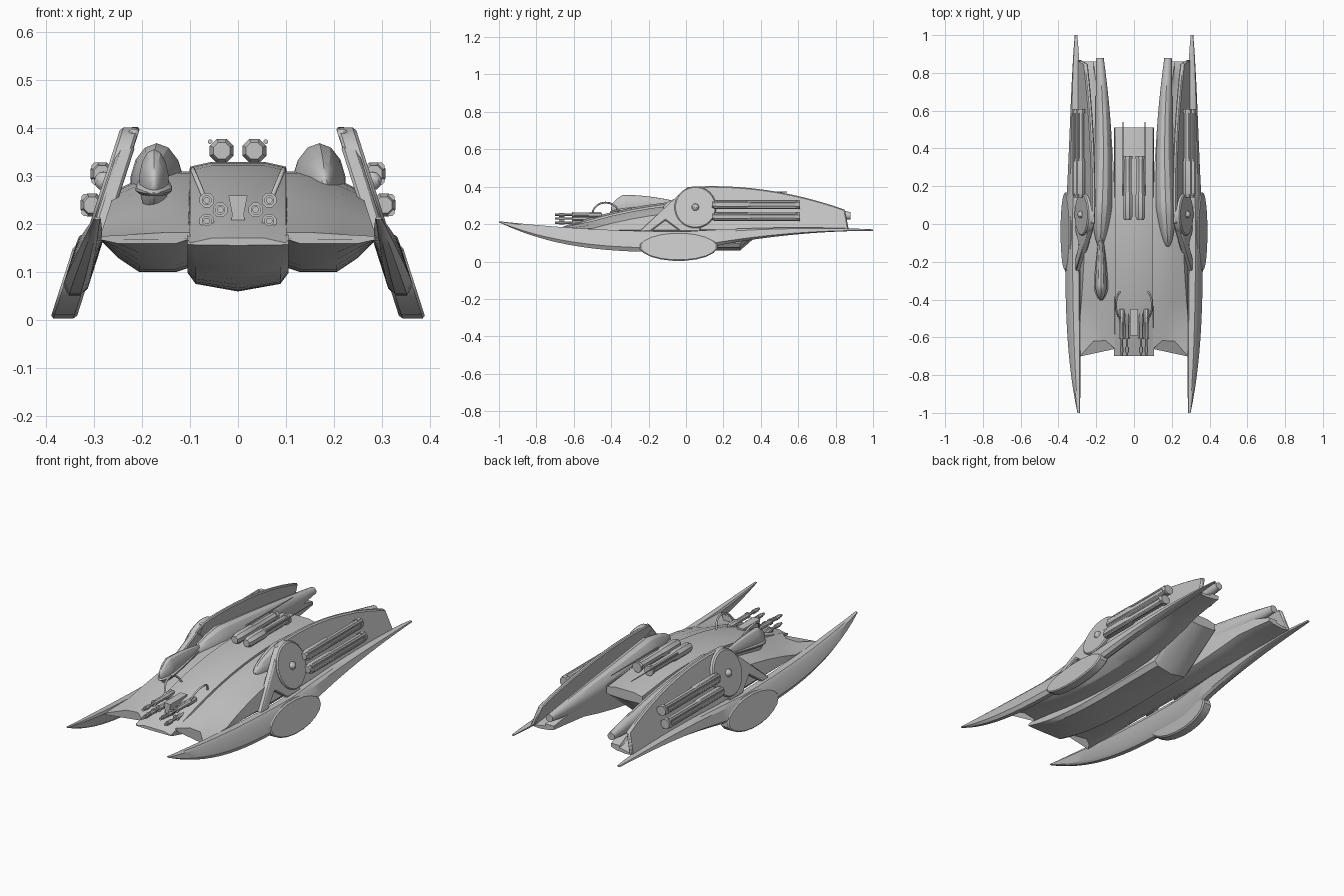
import bpy, bmesh, math
from math import sin, cos, pi, sqrt

if "Cube" in bpy.data.objects:
    bpy.data.objects.remove(bpy.data.objects["Cube"])

shade = (0.55, 0.55, 0.55, 1)
grey = bpy.data.materials.new("hull_grey")
grey.use_nodes = True
grey.diffuse_color = shade
grey.node_tree.nodes["Principled BSDF"].inputs["Base Color"].default_value = shade


# ---- building helpers ----
def finish(name, bm, bevel=0):
    bmesh.ops.recalc_face_normals(bm, faces=bm.faces)
    mesh = bpy.data.meshes.new(name)
    bm.to_mesh(mesh)
    bm.free()
    mesh.materials.append(grey)
    obj = bpy.data.objects.new(name, mesh)
    bpy.context.collection.objects.link(obj)
    if bevel:
        modifier = obj.modifiers.new("edge_bevel", "BEVEL")
        modifier.width = bevel
        modifier.limit_method = "ANGLE"
        modifier.angle_limit = math.radians(50)
    bpy.ops.object.select_all(action="DESELECT")
    obj.select_set(True)
    bpy.context.view_layer.objects.active = obj
    bpy.ops.object.shade_smooth_by_angle(angle=math.radians(30))


def loft(name, rings, bevel=0):
    """Skin equal-length rings of points and cap both ends."""
    bm = bmesh.new()
    loops = [[bm.verts.new(point) for point in ring] for ring in rings]
    count = len(loops[0])
    for near, far in zip(loops, loops[1:]):
        for i in range(count):
            j = (i + 1) % count
            bm.faces.new((near[i], near[j], far[j], far[i]))
    bm.faces.new(loops[0])
    bm.faces.new(loops[-1])
    finish(name, bm, bevel)


def span(start, end, count):
    return [start + (end - start) * i / count for i in range(count + 1)]


def ellipse(rx, ry, sides):
    angles = [2 * pi * (i + 0.5) / sides for i in range(sides)]
    return [(rx * cos(a), ry * sin(a)) for a in angles]


def tube(name, x, z, steps, sides=8):
    """Turned part along y from (y, radius) steps."""
    loft(name, [[(x + a, y, z + b) for a, b in ellipse(radius, radius, sides)]
                for y, radius in steps])


def cannon(name, x, z, start, end, radius):
    shape = [(0, 0.7), (0.05, 1), (0.4, 1), (0.45, 0.8), (0.95, 0.8), (0.95, 1), (1, 1)]
    tube(name, x, z, [(start + (end - start) * t, radius * size) for t, size in shape])


def pod(name, x, bow, start, end, z_start, z_end, rx, rz, taper):
    """Blunt-nosed body along y that narrows towards its tail."""
    rings = []
    for t in span(0, 1, 20):
        t = t * t if t < 0.5 else 1.5 * t - 0.5
        nose = min(1, sqrt(5 * t + 0.01))
        y, z = start + (end - start) * t, z_start + (z_end - z_start) * t
        middle = x + bow * sin(pi * t)
        section = ellipse(rx * nose * (1 - 0.65 * t * t), rz * nose * (1 - taper * t * t), 14)
        rings.append([(middle + a, y, z + b) for a, b in section])
    loft(name, rings)


def lean(z):
    """Sideways position of the leaning side plane at a height."""
    return 0.215 + 0.32 * (0.4 - z)


def slab(name, side, outline, offset, thick):
    """Leaning plate from an outline of (y, z) points."""
    loft(name, [[(side * (lean(z) + offset + face * thick / 2), y, z) for y, z in outline]
                for face in (-1, 1)], 0.006)


# ---- shape rules along the length ----
def hull_top(y):
    return 0.33 - 0.22 * (y - 0.15) ** 2


def keel(y):
    return 0.06 + max(0.28 * max(-y, 0) ** 3, 0.86 * (y - 0.29))


def blade_top(y):
    return 0.16 + (0.055 * y * y if y < 0 else 0.06 * y * (1.2 - y))


def blade_low(y):
    return 0.05 - 0.16 * y ** 3 if y < 0 else 0.164 - 0.114 * (1 - y) ** 2


def panel_top(y):
    return 0.403 - 0.25 * (y - 0.14) ** 2


# Central fuselage with a shallow keel and an undercut tail
rings = []
for y in span(-0.7, 0.29, 12) + [0.51]:
    top, low = hull_top(y), keel(y)
    deep = top - low
    half = [(0.055, top), (0.1, top - 0.01), (0.105, top - 0.2 * deep),
            (0.105, low + 0.15 * deep), (0.088, low + 0.06 * deep)]
    rings.append([(0, y, top)] + [(x, y, z) for x, z in half] + [(0, y, low)]
                 + [(-x, y, z) for x, z in reversed(half)])
loft("fuselage", rings)


def wing_ring(side, y, scallop):
    """Section between the fuselage and the leaning side plane."""
    root = 0.1 + 0.09 * max(0, y) ** 2
    high = hull_top(y) - 0.02
    edge = max(high - 0.04, 0.175)
    low = min(0.1 + 0.16 * y * y, 0.17)
    points = [(root, high), (root + 0.05, high), (0.215, (high + edge) / 2), (lean(edge), edge),
              (0.287, 0.168), (0.25, (low + 0.16) / 2), (0.205, low), (root + 0.03, low), (root, low + 0.01)]
    return [(side * x, y - scallop * (x - 0.18) ** 2, z) for x, z in points]


for side, tag in ((1, "left_"), (-1, "right_")):
    # Wing body with a scalloped front edge, and the engine nacelle on it
    stations = span(-0.61, 0.86, 14)
    loft(tag + "wing_body", [wing_ring(side, y, 8 if y == stations[0] else 0) for y in stations])
    pod(tag + "nacelle", side * 0.18, -side * 0.018, -0.12, 0.88, 0.285, 0.245, 0.058, 0.095, 0.8)

    # Long pointed blade with chamfered rims: section as (width, height) shares
    section = [(-0.6, 1), (0.6, 1), (1, 0.85), (1, 0.2), (0.3, 0), (-0.6, 0), (-1, 0.15), (-1, 0.85)]
    rings = []
    for y in span(-1, 1, 32):
        low, tall = blade_low(y), blade_top(y) - blade_low(y)
        width = 0.006 + 0.021 * (1 - y ** 4)
        rings.append([(side * (lean(low + tall * up) + 0.018 + width * out), y, low + tall * up)
                      for out, up in section])
    loft(tag + "blade", rings)

    # Rounded lobe low on the blade
    lobe = [(b - 0.04, c + 0.08) for b, c in ellipse(0.21, 0.077, 20)]
    slab(tag + "blade_lobe", side, lobe, 0.022, 0.054)

    # Upper panel, forward strut with its notch, and the pivot disc
    panel = [(y, panel_top(y)) for y in span(0, 0.85, 12)]
    slab(tag + "upper_panel", side, panel + [(0.87, 0.17), (0, 0.165)], 0, 0.022)
    strut = [(-0.25, 0.16), (-0.03, 0.365), (0.06, 0.3), (0.08, 0.16), (-0.03, 0.16),
             (-0.11, 0.22), (-0.19, 0.16)]
    slab(tag + "strut", side, strut, 0.004, 0.034)
    disc = [(b + 0.05, c + 0.29) for b, c in ellipse(0.112, 0.112, 28)]
    slab(tag + "pivot_disc", side, disc, 0.01, 0.04)
    bm = bmesh.new()
    bmesh.ops.create_uvsphere(bm, u_segments=10, v_segments=6, radius=0.02)
    bmesh.ops.translate(bm, verts=bm.verts, vec=(side * (lean(0.29) + 0.03), 0.05, 0.29))
    finish(tag + "pivot_bolt", bm)

    # Paired side cannons with outer rails
    for label, z in (("upper_", 0.305), ("lower_", 0.24)):
        x = lean(z) + 0.038
        cannon(tag + label + "side_cannon", side * x, z, 0.14, 0.61, 0.026)
        for rail, shift in (("top_rail", 0.015), ("bottom_rail", -0.015)):
            tube(tag + label + rail, side * (x + 0.013), z + shift, [(0.15, 0.009), (0.6, 0.009)])

    # Dorsal cannon and thin rod
    cannon(tag + "dorsal_cannon", side * 0.034, 0.353, 0.02, 0.36, 0.027)
    tube(tag + "dorsal_rod", side * 0.058, 0.372, [(0.15, 0.005), (0.54, 0.002)])

    # Cluster of three nose guns
    for label, x, z in (("upper_", 0.065, 0.25), ("middle_", 0.037, 0.23), ("lower_", 0.065, 0.207)):
        cannon(tag + label + "nose_gun", side * x, z, -0.45, -0.61, 0.016)
        tube(tag + label + "nose_barrel", side * x, z, [(-0.6, 0.007), (-0.7, 0.007)])
        tube(tag + label + "nose_muzzle", side * x, z, [(-0.65, 0.011), (-0.68, 0.011)])

    # Feed cable arching from the guns back to the deck
    curve = bpy.data.curves.new(tag + "feed_cable", "CURVE")
    curve.dimensions = "3D"
    curve.bevel_depth = 0.005
    curve.bevel_resolution = 1
    spline = curve.splines.new("POLY")
    arc = span(0, pi, 10)
    spline.points.add(len(arc) - 1)
    for point, a in zip(spline.points, arc):
        point.co = (side * (0.07 + 0.025 * sin(a)), 0.07 * cos(a) - 0.43, 0.255 + 0.06 * sin(a), 1)
    curve.materials.append(grey)
    cable = bpy.data.objects.new(tag + "feed_cable", curve)
    bpy.context.collection.objects.link(cable)

# Waisted mount between the nose guns
mount = [(-1, 0.26), (1, 0.26), (0.6, 0.22), (1, 0.18), (-1, 0.18), (-0.6, 0.22)]
loft("nose_gun_mount", [[(0.02 * w, y, z) for w, z in mount] for y in (-0.59, -0.45)])

# Off-centre canopy and its rim
pod("canopy", -0.175, 0, -0.4, -0.08, 0.285, 0.3, 0.032, 0.07, 0.6)
pod("canopy_rim", -0.175, 0, -0.405, -0.09, 0.265, 0.305, 0.04, 0.016, 0.3)
